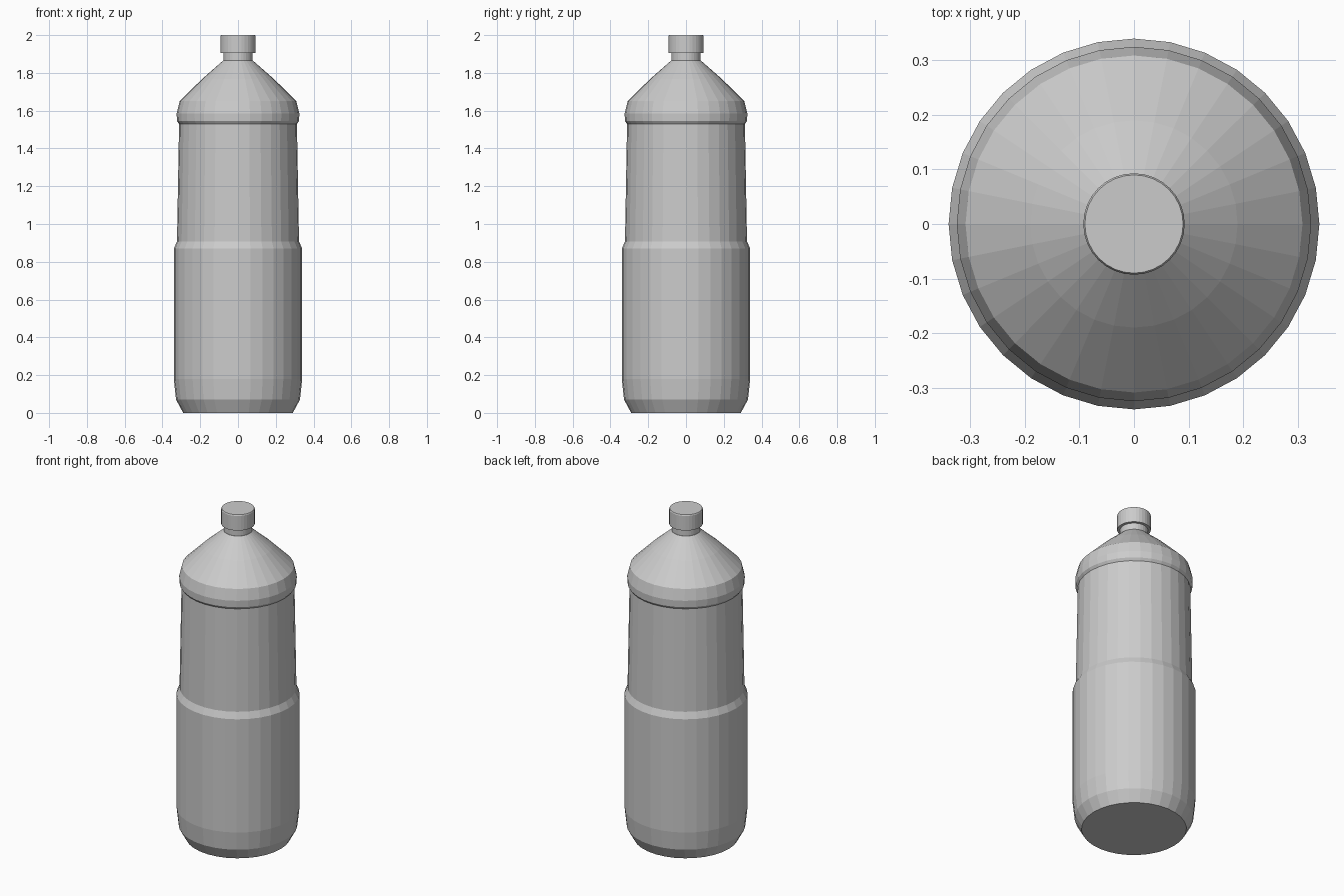
import bpy, bmesh
from math import sin, cos, pi

if "Cube" in bpy.data.objects:
    bpy.data.objects.remove(bpy.data.objects["Cube"])

SIDES = 32


def lathe(name, profile):
    """Revolve (radius, height) points around z and cap both ends."""
    bm = bmesh.new()
    rings = [[bm.verts.new((r * sin(2 * pi * i / SIDES), r * cos(2 * pi * i / SIDES), z))
              for i in range(SIDES)] for r, z in profile]
    for low, high in zip(rings, rings[1:]):
        for i in range(SIDES):
            j = (i + 1) % SIDES
            bm.faces.new((low[i], low[j], high[j], high[i]))
    bm.faces.new(rings[0])
    bm.faces.new(rings[-1])
    bmesh.ops.recalc_face_normals(bm, faces=bm.faces)
    mesh = bpy.data.meshes.new(name)
    bm.to_mesh(mesh)
    bm.free()
    obj = bpy.data.objects.new(name, mesh)
    bpy.context.collection.objects.link(obj)
    return obj


# Bottle: base, lower body, waist step, tapered label area, shoulder lip, cone
lathe("bottle_body", [
    (0.29, 0.0), (0.328, 0.07), (0.34, 0.18), (0.34, 0.87), (0.323, 0.908),
    (0.312, 1.53), (0.323, 1.545), (0.325, 1.585), (0.309, 1.65),
    (0.19, 1.768), (0.079, 1.865)])

# Neck between the cone and the cap
lathe("neck", [(0.077, 1.855), (0.077, 1.91)])

# Screw cap
lathe("cap", [(0.093, 1.905), (0.093, 1.994), (0.09, 2.0)])
